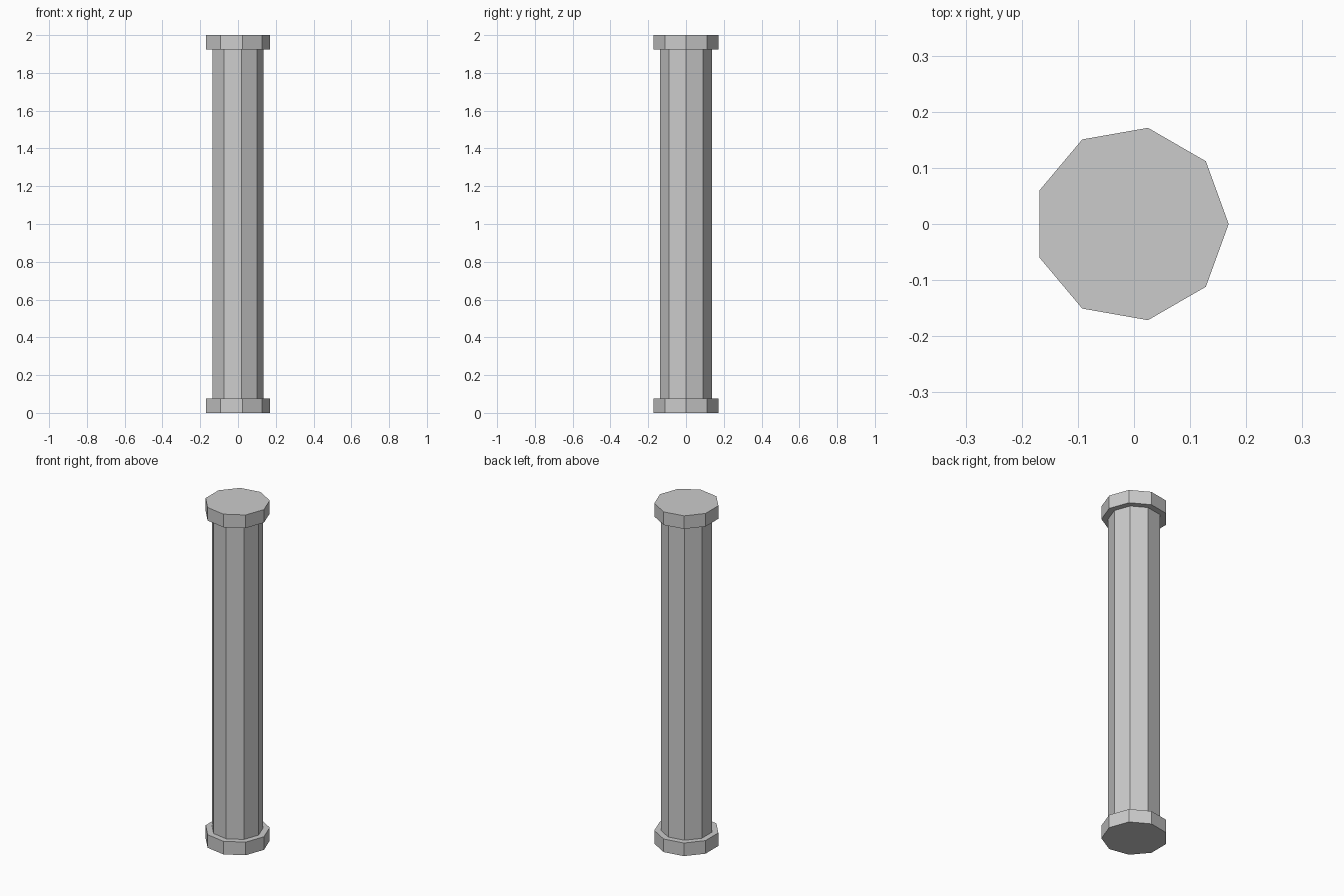
import bpy, bmesh
from math import cos, sin, tau

if "Cube" in bpy.data.objects:
    bpy.data.objects.remove(bpy.data.objects["Cube"])

SIDES = 9
CAP_R, SHAFT_R = 0.174, 0.139
CAP_H, HEIGHT = 0.077, 2.0
CX = -CAP_R * (1 - cos(tau * 4 / SIDES + 0) * -1) / 2  # centres the odd-sided outline on x = 0

# stepped side profile (radius, height): bottom collar, shaft, top collar
profile = [(CAP_R, 0), (CAP_R, CAP_H), (SHAFT_R, CAP_H),
           (SHAFT_R, HEIGHT - CAP_H), (CAP_R, HEIGHT - CAP_H), (CAP_R, HEIGHT)]

bm = bmesh.new()
rings = [[bm.verts.new((CX + r * cos(tau * i / SIDES), r * sin(tau * i / SIDES), z))
          for i in range(SIDES)] for r, z in profile]

# side walls and collar ledges
for low, high in zip(rings, rings[1:]):
    for i in range(SIDES):
        j = (i + 1) % SIDES
        bm.faces.new((low[i], low[j], high[j], high[i]))

# end faces
bm.faces.new(rings[0][::-1])
bm.faces.new(rings[-1])

mesh = bpy.data.meshes.new("collared_pipe")
bm.to_mesh(mesh)
bm.free()
pipe = bpy.data.objects.new("collared_pipe", mesh)
bpy.context.collection.objects.link(pipe)
